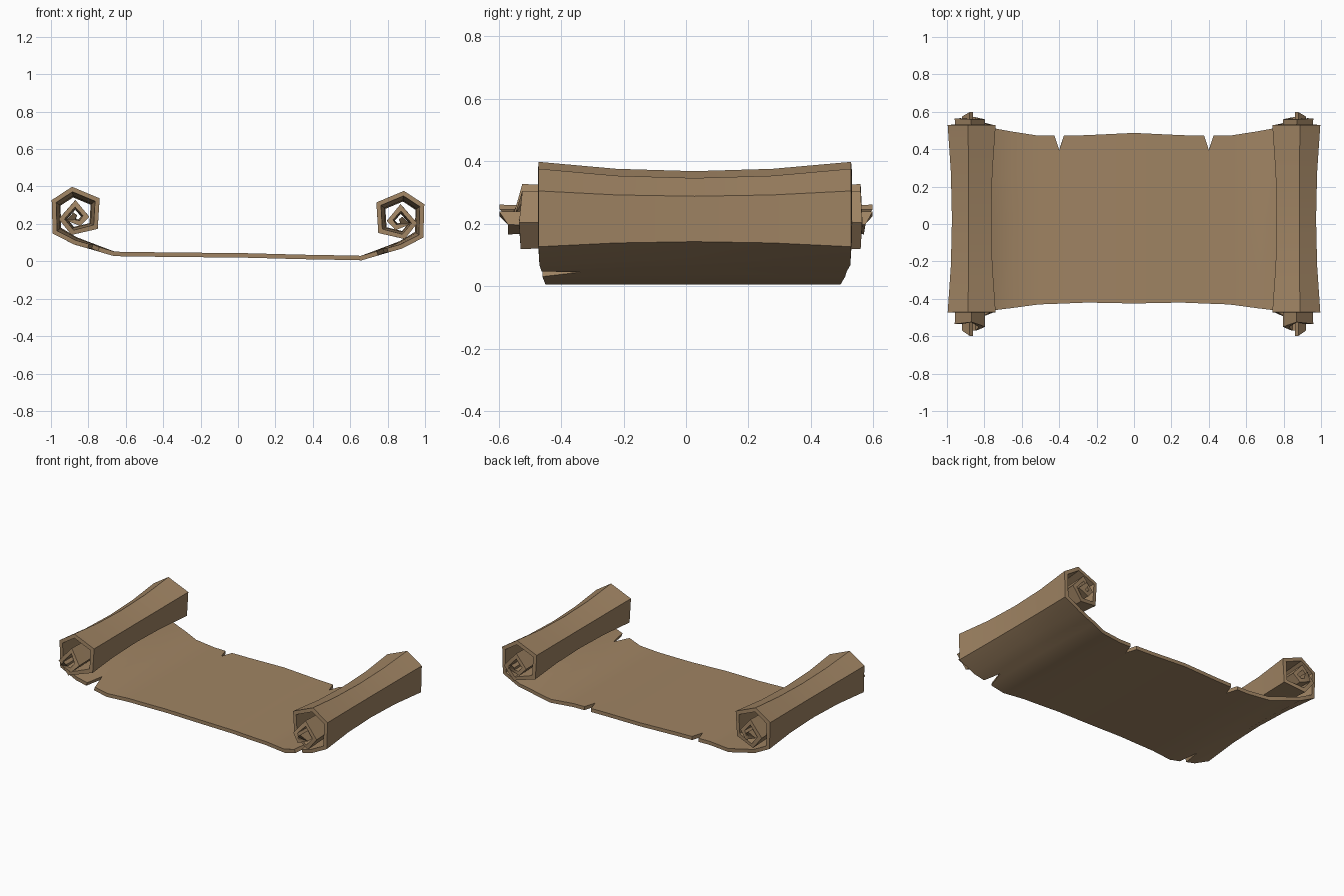
import bpy, bmesh
from mathutils import Vector

if "Cube" in bpy.data.objects:
    bpy.data.objects.remove(bpy.data.objects["Cube"])

# Right half of the sheet: x, z, front edge y, back edge y (notches are dips in an edge)
SHEET = [
    (0, .0325, -.425, .487), (.25, .030, -.42, .475), (.375, .029, -.425, .472),
    (.40, .029, -.426, .395), (.425, .029, -.427, .472), (.51, .029, -.43, .472),
    (.66, .0285, -.45, .495), (.745, .053, -.46, .51), (.775, .062, -.335, .513),
    (.80, .069, -.463, .515), (.872, .09, -.47, .527),
]
# Rolled end: same columns, spiralling inward and creeping out sideways
ROLL = [
    (.979, .145, -.473, .53), (.984, .31, -.473, .53), (.886, .374, -.473, .53),
    (.752, .318, -.473, .53), (.761, .173, -.473, .53), (.885, .143, -.53, .56),
    (.943, .215, -.535, .565), (.87, .298, -.525, .56), (.812, .23, -.55, .56),
    (.845, .192, -.57, .57), (.895, .21, -.57, .575), (.87, .243, -.598, .598),
]
CENTRE = Vector((.87, .225))
MID_Y = .027


def pinch_weight(i, x):
    if i >= len(SHEET):
        return 1
    return max(0, (x - .66) / .212) * .7


def station(i, x, z, front, back, side):
    """One row of points across the scroll, with the roll pinched at mid-length."""
    row = []
    for y in (front, MID_Y - .25, MID_Y, MID_Y + .25, back):
        s = min(1, abs(y - MID_Y) / .5)
        k = 1 - .2 * pinch_weight(i, x) * (1 - s * s)
        p = CENTRE + (Vector((x, z)) - CENTRE) * k
        tilt = -.011 * side * min(1, x / .66)
        row.append((side * p.x, y, p.y + tilt))
    return row


path = SHEET + ROLL
rows = [station(i, *path[i], -1) for i in range(len(path) - 1, 0, -1)]
rows += [station(i, *p, 1) for i, p in enumerate(path)]

# Parchment surface
bm = bmesh.new()
grid = [[bm.verts.new(p) for p in row] for row in rows]
for a, b in zip(grid, grid[1:]):
    for j in range(4):
        bm.faces.new((a[j], b[j], b[j + 1], a[j + 1]))
mesh = bpy.data.meshes.new("parchment_scroll")
bm.to_mesh(mesh)
bm.free()
scroll = bpy.data.objects.new("parchment_scroll", mesh)
bpy.context.collection.objects.link(scroll)

# Parchment thickness
solid = scroll.modifiers.new("thickness", 'SOLIDIFY')
solid.thickness = .024
solid.offset = 0
solid.use_even_offset = True
bpy.context.view_layer.objects.active = scroll
scroll.select_set(True)
bpy.ops.object.modifier_apply(modifier=solid.name)
bpy.ops.object.shade_smooth_by_angle(angle=.5)

# Tan parchment colour
mat = bpy.data.materials.new("parchment")
mat.diffuse_color = (.35, .23, .125, 1)
mat.use_nodes = True
mat.node_tree.nodes["Principled BSDF"].inputs["Base Color"].default_value = mat.diffuse_color
mesh.materials.append(mat)
